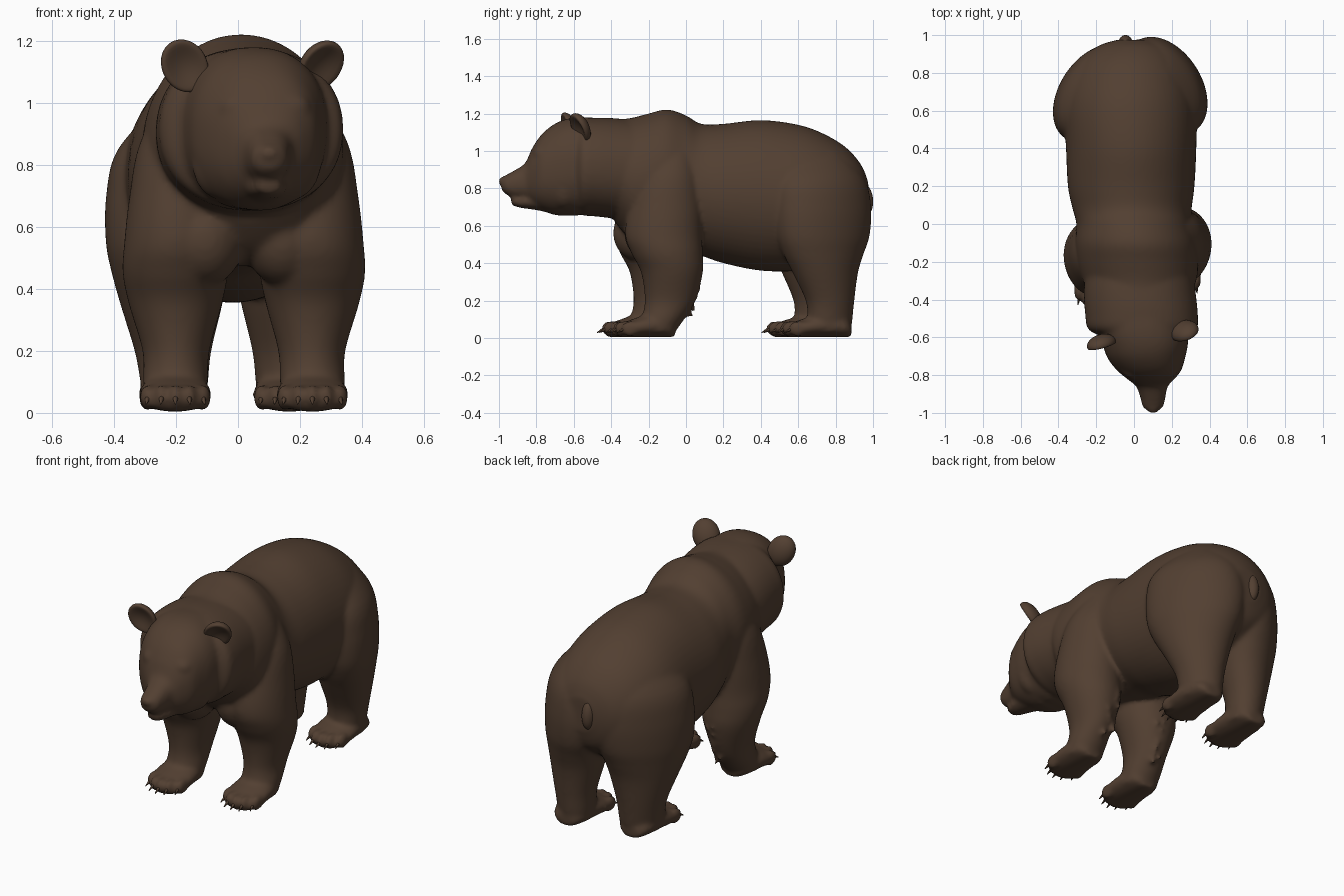
import bpy, bmesh, math, random
from mathutils import Matrix

cube = bpy.data.objects.get("Cube")
if cube:
    bpy.data.objects.remove(cube, do_unlink=True)
random.seed(4)

fur = bpy.data.materials.new("brown_fur")
fur.use_nodes = True
BROWN = (0.085, 0.05, 0.031, 1)
fur.diffuse_color = BROWN
bsdf = fur.node_tree.nodes["Principled BSDF"]
bsdf.inputs["Base Color"].default_value = BROWN
bsdf.inputs["Roughness"].default_value = 0.9


def finish(name, bm):
    """Turn a bmesh into a smooth fur object."""
    bmesh.ops.recalc_face_normals(bm, faces=bm.faces)
    for f in bm.faces:
        f.smooth = True
    mesh = bpy.data.meshes.new(name)
    bm.to_mesh(mesh)
    bm.free()
    mesh.materials.append(fur)
    obj = bpy.data.objects.new(name, mesh)
    bpy.context.collection.objects.link(obj)
    return obj


def smooth_rings(rings, steps=5):
    """Catmull-Rom interpolation between cross-sections."""
    pts = [rings[0]] + list(rings) + [rings[-1]]
    out = []
    for a, b, c, d in zip(pts, pts[1:], pts[2:], pts[3:]):
        for i in range(steps):
            t = i / steps
            out.append([0.5 * (2 * q + (r - p) * t + (2 * p - 5 * q + 4 * r - s) * t * t
                               + (3 * q - p - 3 * r + s) * t ** 3)
                        for p, q, r, s in zip(a, b, c, d)])
    return out + [list(rings[-1])]


def skin(bm, loops):
    rows = [[bm.verts.new(p) for p in loop] for loop in loops]
    n = len(rows[0])
    for a, b in zip(rows, rows[1:]):
        for i in range(n):
            j = (i + 1) % n
            bm.faces.new((a[i], a[j], b[j], b[i]))
    bm.faces.new(rows[0])
    bm.faces.new(rows[-1])


ANGLES = [math.tau * i / 56 for i in range(56)]


def boxy(v, power):
    return math.copysign(abs(v) ** power, v)


def loft_long(bm, rings, power=1):
    """Rings across y: (y, centre x, half width, low z, high z); power < 1 squares them."""
    skin(bm, [[(cx + w * boxy(math.cos(a), power), y,
                (lo + hi) / 2 + (hi - lo) / 2 * boxy(math.sin(a), power))
               for a in ANGLES] for y, cx, w, lo, hi in smooth_rings(rings)])


def loft_up(bm, rings, side, dx, dy, lean=0, tuck=0):
    """Rings across z: (z, centre x, centre y, half width, half depth); tuck turns the rear in."""
    skin(bm, [[(side * (cx + w * math.cos(a) - tuck * d * d * math.sin(a)) + dx,
                cy + dy + lean * z + d * math.sin(a), z)
               for a in ANGLES] for z, cx, cy, w, d in smooth_rings(rings)])


def ball(bm, centre, size, rot=None):
    m = Matrix.Translation(centre) @ (rot or Matrix()) @ Matrix.Diagonal((*size, 1))
    return bmesh.ops.create_uvsphere(bm, u_segments=24, v_segments=16, radius=1, matrix=m)["verts"]


def spike(bm, centre, radius, length, rot, segments=8):
    bmesh.ops.create_cone(bm, cap_ends=True, segments=segments, radius1=radius, radius2=0.002,
                          depth=length, matrix=Matrix.Translation(centre) @ rot)


body, claws = bmesh.new(), bmesh.new()

# Torso from rump to chest, with the shoulder hump
loft_long(body, [
    (0.975, 0, 0.09, 0.64, 0.83), (0.94, -0.005, 0.19, 0.54, 0.92),
    (0.86, -0.015, 0.27, 0.47, 1.015), (0.74, -0.02, 0.325, 0.4, 1.09),
    (0.6, -0.02, 0.35, 0.36, 1.14), (0.4, -0.015, 0.345, 0.36, 1.165),
    (0.2, -0.015, 0.335, 0.4, 1.145), (0.08, -0.01, 0.315, 0.44, 1.145),
    (0, 0, 0.305, 0.455, 1.19), (-0.1, 0.01, 0.32, 0.47, 1.222),
    (-0.2, 0.02, 0.32, 0.48, 1.2), (-0.3, 0.03, 0.3, 0.53, 1.175),
    (-0.38, 0.03, 0.26, 0.62, 1.17)])

# Neck ruff
loft_long(body, [
    (-0.2, 0.03, 0.28, 0.62, 1.15), (-0.35, 0.03, 0.295, 0.635, 1.172),
    (-0.48, 0.04, 0.298, 0.65, 1.178), (-0.56, 0.045, 0.285, 0.66, 1.165),
    (-0.6, 0.05, 0.2, 0.72, 1.1)], 0.93)

# Head and muzzle, turned slightly to the left
loft_long(body, [
    (-0.45, 0.04, 0.22, 0.72, 1.175), (-0.56, 0.05, 0.235, 0.66, 1.18),
    (-0.64, 0.06, 0.225, 0.655, 1.17), (-0.71, 0.065, 0.205, 0.66, 1.14),
    (-0.775, 0.08, 0.17, 0.685, 1.085), (-0.825, 0.09, 0.12, 0.715, 1.01),
    (-0.86, 0.095, 0.083, 0.74, 0.935), (-0.92, 0.1, 0.066, 0.75, 0.895),
    (-0.965, 0.1, 0.055, 0.77, 0.87), (-0.985, 0.1, 0.035, 0.79, 0.858)], 0.87)

# Lower jaw, nose, brows and cheeks
loft_long(body, [
    (-0.66, 0.075, 0.12, 0.65, 0.82), (-0.78, 0.09, 0.08, 0.68, 0.79),
    (-0.88, 0.1, 0.055, 0.695, 0.76), (-0.935, 0.1, 0.036, 0.71, 0.755)])
ball(body, (0.1, -0.972, 0.838), (0.036, 0.032, 0.027))
for s in (-1, 1):
    ball(body, (0.085 + s * 0.08, -0.77, 0.985), (0.07, 0.05, 0.05))
    ball(body, (0.06 + s * 0.12, -0.65, 0.82), (0.09, 0.09, 0.13))
    # Breast lobes joining the forelegs
    ball(body, (0.02 + s * 0.125, -0.22 + s * 0.03, 0.56), (0.125, 0.14, 0.15))

FRONT_LEG = [
    (1.04, 0.18, -0.06, 0.08, 0.09), (0.87, 0.215, -0.09, 0.14, 0.16),
    (0.7, 0.23, -0.11, 0.158, 0.195), (0.55, 0.235, -0.12, 0.17, 0.205),
    (0.45, 0.24, -0.1, 0.17, 0.19), (0.35, 0.24, -0.075, 0.15, 0.165),
    (0.2, 0.238, -0.085, 0.108, 0.135), (0.1, 0.24, -0.125, 0.105, 0.115),
    (0.03, 0.24, -0.16, 0.1, 0.1)]
HIND_LEG = [
    (1.0, 0.13, 0.69, 0.08, 0.14), (0.85, 0.165, 0.72, 0.17, 0.235),
    (0.7, 0.172, 0.733, 0.197, 0.257), (0.55, 0.178, 0.735, 0.194, 0.247),
    (0.45, 0.18, 0.735, 0.178, 0.215), (0.35, 0.175, 0.745, 0.16, 0.175),
    (0.2, 0.17, 0.77, 0.122, 0.13), (0.1, 0.166, 0.77, 0.108, 0.12),
    (0.03, 0.165, 0.77, 0.1, 0.11)]


def paw(cx, heel, toe):
    """Flat foot with five toes and curved-down claws."""
    length = heel - toe
    loft_long(body, [(heel - length * t, cx, w, 0.004, h) for t, w, h in (
        (0, 0.05, 0.07), (0.1, 0.09, 0.11), (0.4, 0.112, 0.13),
        (0.7, 0.117, 0.105), (0.9, 0.1, 0.08), (0.97, 0.07, 0.06))])
    for i in range(-2, 3):
        x, y = cx + i * 0.045, toe + 0.02 + 0.012 * i * i
        ball(body, (x, y, 0.05), (0.025, 0.05, 0.042))
        turn = Matrix.Rotation(i * 0.08, 4, 'Z') @ Matrix.Rotation(math.radians(118), 4, 'X')
        spike(claws, (x, y - 0.04, 0.045), 0.015, 0.07, turn)


# Legs: the right pair stands a little further forward
for side, front_dx, front_dy, hind_dx, hind_dy, lean in (
        (1, 0, 0, 0, 0, 0), (-1, 0.038, -0.06, -0.04, -0.075, 0.05)):
    loft_up(body, FRONT_LEG, side, front_dx, front_dy)
    loft_up(body, HIND_LEG, side, hind_dx, hind_dy, lean, 1.25)
    paw(side * 0.24 + front_dx, -0.06 + front_dy, -0.365 + front_dy)
    paw(side * 0.165 + hind_dx, 0.885 + hind_dy, 0.53 + hind_dy)
    # Ragged fur behind each forearm
    for i in range(9):
        t = i / 8
        x = side * (0.215 + random.uniform(-0.05, 0.03)) + front_dx
        turn = Matrix.Rotation(math.radians(-135 + random.uniform(-12, 12)), 4, 'X')
        spike(body, (x, 0.065 - 0.06 * t + front_dy, 0.38 - 0.24 * t), 0.05, 0.11, turn, 10)

# Fuse the flesh into one continuous skin
skin_obj = finish("body", body)
remesh = skin_obj.modifiers.new("fuse", 'REMESH')
remesh.mode = 'VOXEL'
remesh.voxel_size = 0.012
remesh.use_smooth_shade = True
soften = skin_obj.modifiers.new("soften", 'SMOOTH')
soften.factor = 0.5
soften.iterations = 8

finish("claws", claws)

# Thick cupped ears leaning outwards and forwards
for name, side, centre in (("right_ear", -1, (-0.172, -0.635, 1.12)),
                           ("left_ear", 1, (0.268, -0.57, 1.12))):
    bm = bmesh.new()
    for v in ball(bm, (0, 0, 0), (0.074, 0.05, 0.09)):
        if v.co.y < 0:
            rim = (v.co.x / 0.074) ** 2 + (v.co.z / 0.09) ** 2
            v.co.y += 0.055 * max(0, 1 - rim)
    bm.transform(Matrix.Translation(centre) @ Matrix.Rotation(0.3, 4, 'X')
                 @ Matrix.Rotation(side * 0.5, 4, 'Y')
                 @ Matrix.Rotation(side * 0.1 + 0.35, 4, 'Z'))
    finish(name, bm)

# Short tail hanging in the cleft of the rump
bm = bmesh.new()
ball(bm, (-0.045, 0.955, 0.74), (0.038, 0.045, 0.085), Matrix.Rotation(0.1, 4, 'X'))
finish("tail", bm)
